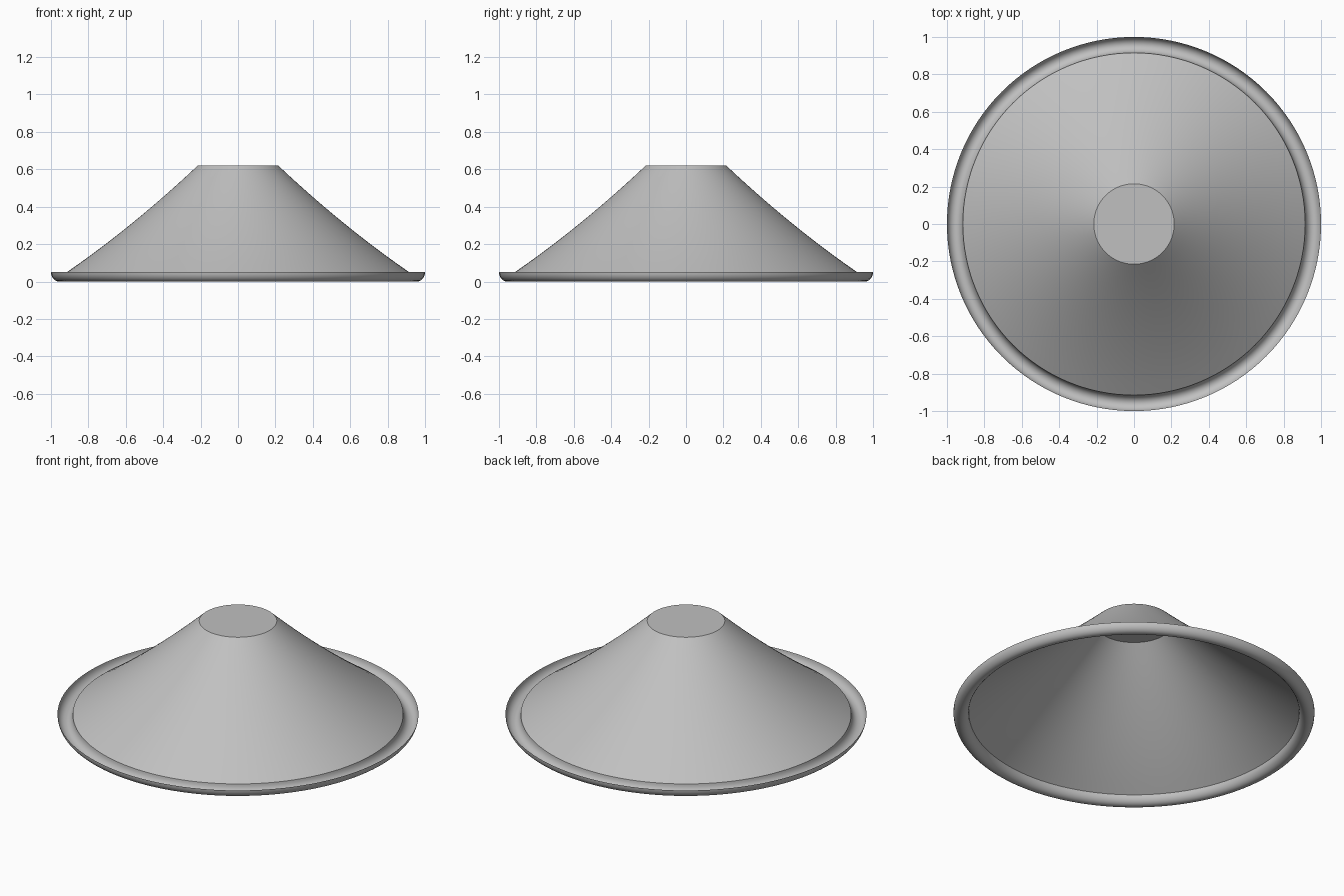
import bpy
import math

cube = bpy.data.objects.get("Cube")
if cube:
    bpy.data.objects.remove(cube)

SEGMENTS = 128
grey = bpy.data.materials.new("light grey")
grey.use_nodes = True
grey.diffuse_color = (0.53, 0.53, 0.53, 1)
grey.node_tree.nodes["Principled BSDF"].inputs["Base Color"].default_value = grey.diffuse_color


def lathe(name, profile, capped=False):
    """Spin a list of (radius, height) points around z."""
    n = SEGMENTS
    angles = [2 * math.pi * i / n for i in range(n)]
    verts = [(r * math.cos(a), r * math.sin(a), z) for r, z in profile for a in angles]
    faces = [(k * n + i, k * n + (i + 1) % n, (k + 1) * n + (i + 1) % n, (k + 1) * n + i)
             for k in range(len(profile) - 1) for i in range(n)]
    if capped:
        faces.append(tuple(range((len(profile) - 1) * n, len(profile) * n)))
    mesh = bpy.data.meshes.new(name)
    mesh.from_pydata(verts, [], faces)
    mesh.materials.append(grey)
    obj = bpy.data.objects.new(name, mesh)
    bpy.context.collection.objects.link(obj)
    bpy.ops.object.select_all(action='DESELECT')
    obj.select_set(True)
    bpy.context.view_layer.objects.active = obj
    bpy.ops.object.shade_smooth_by_angle(angle=math.radians(35))
    return obj


# Hollow shade: gently concave cone, closed by a flat disc on top
base_r, base_z, top_r, top_z, sag = 0.915, 0.05, 0.215, 0.62, 0.022
steps = [i / 12 for i in range(13)]
lathe("shade_cone",
      [(base_r + (top_r - base_r) * t,
        base_z + (top_z - base_z) * t - 4 * sag * t * (1 - t)) for t in steps],
      capped=True)

# Rolled rim: half-round gutter, open at the top
mid, half, depth = (1 + base_r) / 2, (1 - base_r) / 2, 0.05
lathe("rim_gutter",
      [(mid - half * math.cos(math.pi * t), depth * (1 - math.sin(math.pi * t)))
       for t in steps])
